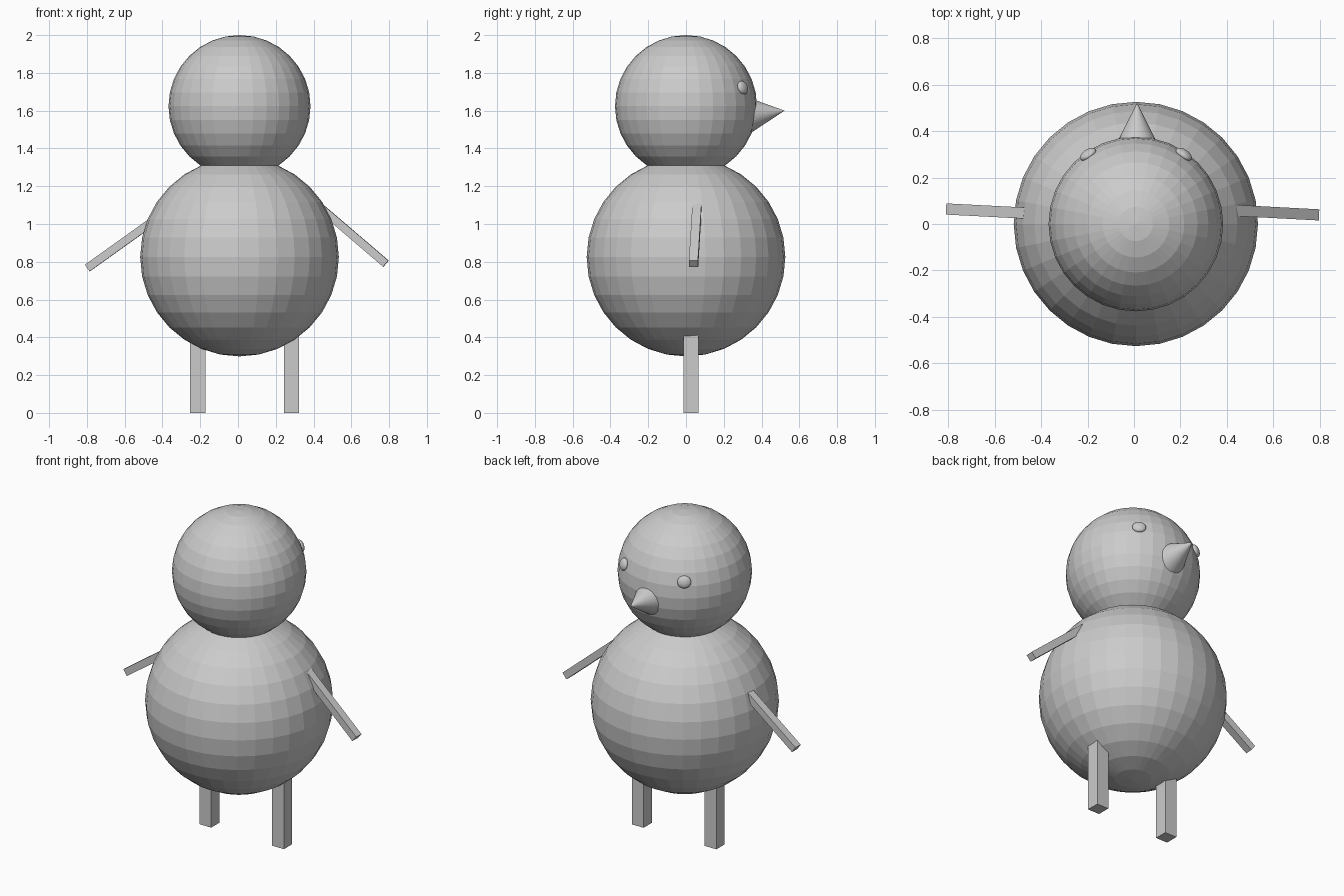
import bpy
from mathutils import Vector

cube = bpy.data.objects.get("Cube")
if cube:
    bpy.data.objects.remove(cube, do_unlink=True)

grey = bpy.data.materials.new("plain_grey")
grey.use_nodes = True
GREY = (0.6, 0.6, 0.6, 1.0)
grey.diffuse_color = GREY
grey.node_tree.nodes["Principled BSDF"].inputs["Base Color"].default_value = GREY


def finish(name, scale=(1, 1, 1), direction=None):
    """Name, scale, aim and colour the newly added primitive."""
    obj = bpy.context.object
    obj.name = name
    obj.scale = scale
    if direction is not None:
        obj.rotation_euler = direction.to_track_quat('Z', 'Y').to_euler()
    obj.data.materials.append(grey)
    return obj


def ball(name, centre, radius):
    bpy.ops.mesh.primitive_uv_sphere_add(segments=32, ring_count=16, radius=radius, location=centre)
    return finish(name)


def stick(name, start, end, width, depth):
    """Square bar running from start to end."""
    start, end = Vector(start), Vector(end)
    axis = end - start
    bpy.ops.mesh.primitive_cube_add(size=1, location=(start + end) / 2)
    return finish(name, (width, depth, axis.length), axis)


# Body and head
MID = 0.008
head_centre = Vector((MID, 0, 1.624))
ball("body", (MID, 0, 0.825), 0.526)
ball("head", head_centre, 0.376)

# Legs
for name, x in (("right_leg", -0.213), ("left_leg", 0.283)):
    stick(name, (x, 0.026, 0), (x, 0.026, 0.42), 0.08, 0.08)

# Arms, sloping down and outwards at slightly different angles
stick("right_arm", (-0.39, 0.043, 1.058), (-0.797, 0.064, 0.767), 0.048, 0.043)
stick("left_arm", (0.403, 0.06, 1.115), (0.783, 0.04, 0.79), 0.048, 0.043)

# Flattened eyes lying on the head surface
for name, side in (("right_eye", -1), ("left_eye", 1)):
    normal = Vector((side * 0.206, 0.3, 0.098))
    bpy.ops.mesh.primitive_uv_sphere_add(segments=32, ring_count=16, radius=1,
                                         location=head_centre + normal)
    finish(name, (0.039, 0.036, 0.02), normal)

# Cone nose, tilted slightly upwards
nose_tip = Vector((0.013, 0.522, 1.6))
nose_axis = Vector((0, 0.993, 0.118)).normalized()
LENGTH = 0.25
bpy.ops.mesh.primitive_cone_add(vertices=32, radius1=LENGTH / 2, radius2=0, depth=LENGTH,
                                location=nose_tip - nose_axis * LENGTH / 2)
finish("nose", direction=nose_axis)
